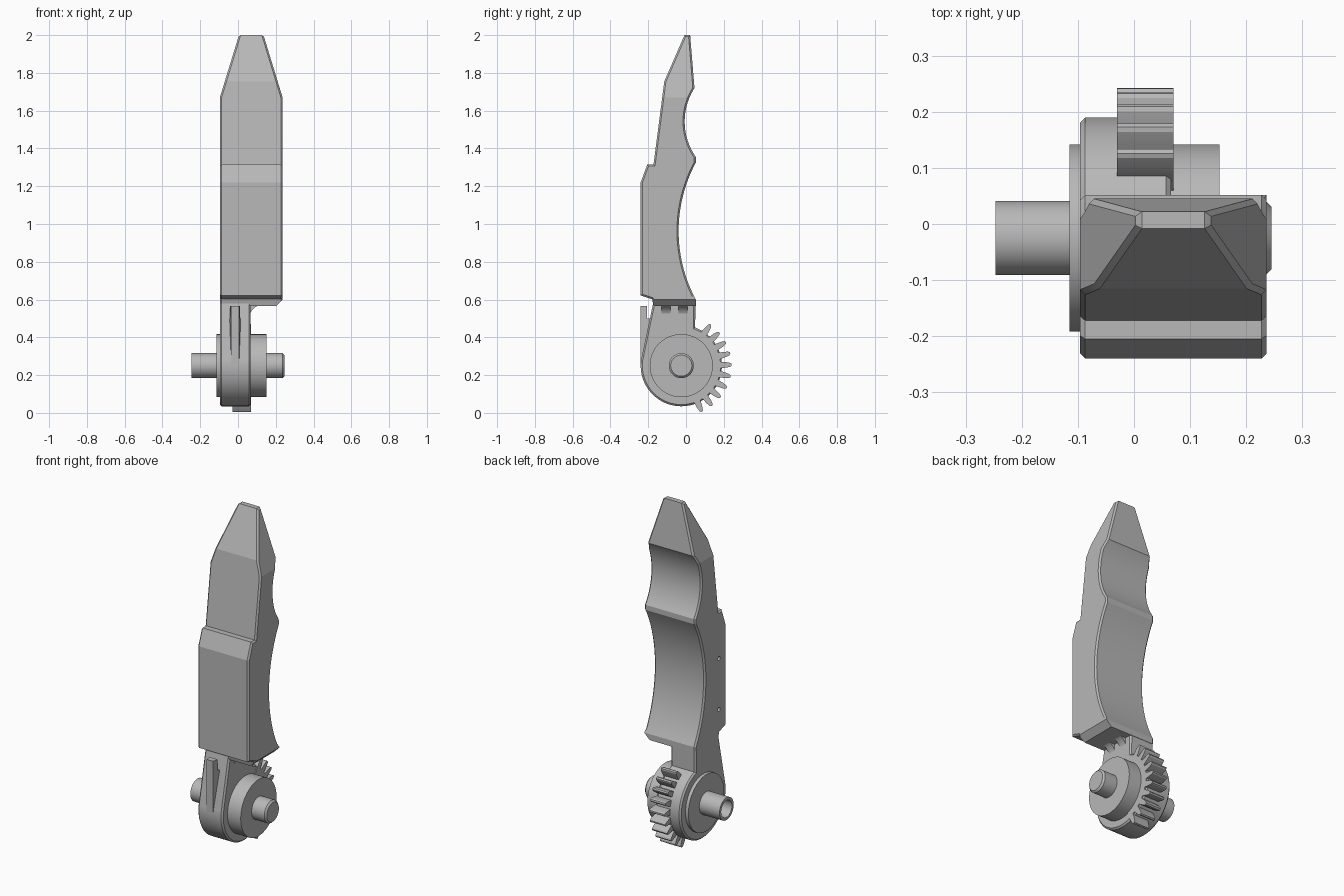
import bpy, bmesh
from math import radians, cos, sin
from mathutils import Vector

if "Cube" in bpy.data.objects:
    bpy.data.objects.remove(bpy.data.objects["Cube"])

grey = bpy.data.materials.new("satin grey")
grey.use_nodes = True
grey.diffuse_color = (0.48, 0.48, 0.48, 1)
grey.node_tree.nodes["Principled BSDF"].inputs["Base Color"].default_value = grey.diffuse_color

PIVOT_Y, PIVOT_Z = -0.025, 0.25


def polar(r, deg):
    a = radians(deg)
    return (PIVOT_Y + r * cos(a), PIVOT_Z + r * sin(a))


def arc(p0, p1, p2, n=24):
    """Points on the circle from p0 through p1 to p2."""
    (ax, ay), (bx, by), (cx, cy) = p0, p1, p2
    d = 2 * (ax * (by - cy) + bx * (cy - ay) + cx * (ay - by))
    a2, b2, c2 = ax * ax + ay * ay, bx * bx + by * by, cx * cx + cy * cy
    o = Vector(((a2 * (by - cy) + b2 * (cy - ay) + c2 * (ay - by)) / d,
                (a2 * (cx - bx) + b2 * (ax - cx) + c2 * (bx - ax)) / d))
    u, v = Vector(p0) - o, Vector(p2) - o
    r, sweep = u.length, u.angle(v)
    return [tuple(o + (u * sin((1 - t) * sweep) + v * sin(t * sweep)).normalized() * r)
            for t in (i / n for i in range(n + 1))]


def prism(points, lo, hi, axis="x"):
    """Extrude a (y, z) outline along x, or an (x, z) outline along y."""
    bm = bmesh.new()
    place = (lambda p: (lo, p[0], p[1])) if axis == "x" else (lambda p: (p[0], lo, p[1]))
    face = bm.faces.new([bm.verts.new(place(p)) for p in points])
    new = bmesh.ops.extrude_face_region(bm, geom=[face])["geom"]
    step = Vector((hi - lo, 0, 0)) if axis == "x" else Vector((0, hi - lo, 0))
    bmesh.ops.translate(bm, vec=step, verts=[g for g in new if isinstance(g, bmesh.types.BMVert)])
    bmesh.ops.recalc_face_normals(bm, faces=bm.faces)
    return bm


def slice_off(bm, point, normal):
    cut = bmesh.ops.bisect_plane(bm, geom=bm.verts[:] + bm.edges[:] + bm.faces[:],
                                 plane_co=point, plane_no=normal, clear_outer=True)
    edges = [g for g in cut["geom_cut"] if isinstance(g, bmesh.types.BMEdge)]
    bmesh.ops.holes_fill(bm, edges=edges, sides=0)
    bmesh.ops.recalc_face_normals(bm, faces=bm.faces)


def chamfer_sides(bm, width):
    """Chamfer the edges where the side faces meet the outline."""
    bm.normal_update()
    edges = []
    for e in bm.edges:
        n = sorted(abs(f.normal.x) for f in e.link_faces)
        if len(n) == 2 and n[0] < 0.69 and n[1] > 0.8:
            edges.append(e)
    bmesh.ops.bevel(bm, geom=edges, offset=width, segments=1, profile=0.5,
                    affect="EDGES", clamp_overlap=False)


def finish(name, bm):
    bmesh.ops.recalc_face_normals(bm, faces=bm.faces)
    mesh = bpy.data.meshes.new(name)
    bm.to_mesh(mesh)
    bm.free()
    mesh.materials.append(grey)
    ob = bpy.data.objects.new(name, mesh)
    bpy.context.collection.objects.link(ob)
    return ob


def activate(ob):
    bpy.ops.object.select_all(action="DESELECT")
    ob.select_set(True)
    bpy.context.view_layer.objects.active = ob


# Finger body: stepped front, two scooped grips behind, tapered tip
outline = [(-0.17, 0.565), (-0.18, 0.602), (-0.24, 0.622), (-0.24, 1.22), (-0.205, 1.315),
           (-0.172, 1.315), (-0.115, 1.755), (-0.008, 2.0), (0.022, 2.0)]
outline += arc((0.045, 1.72), (-0.007, 1.54), (0.052, 1.355))
outline += arc((0.052, 1.325), (-0.039, 0.95), (0.052, 0.6), 32)
outline += [(0.052, 0.565)]
bm = prism(outline, -0.096, 0.236)
slice_off(bm, (0.236, 0, 1.67), (0.33, 0, 0.101))
slice_off(bm, (-0.096, 0, 1.67), (-0.33, 0, 0.101))
slice_off(bm, (0.236, 0, 0.6), (1, 0, -1))
chamfer_sides(bm, 0.009)
body = finish("finger_body", bm)

# Two small screw holes in the plain side
for z in (0.74, 1.04):
    hole = finish("hole_cutter", prism([(-0.17 + 0.012 * cos(radians(a)), z + 0.012 * sin(radians(a)))
                                        for a in range(0, 360, 20)], -0.2, -0.05))
    hole.hide_render = True
    mod = body.modifiers.new("hole", "BOOLEAN")
    mod.operation, mod.object, mod.solver = "DIFFERENCE", hole, "EXACT"
    activate(body)
    bpy.ops.object.modifier_apply(modifier=mod.name)
    bpy.data.objects.remove(hole)

# Knuckle: round housing running up into the neck
housing = [polar(0.215, 172 + 258 * i / 80) for i in range(81)]
housing += [(0.05, 0.59), (-0.172, 0.59)]
bm = prism(housing, -0.096, 0.066)
chamfer_sides(bm, 0.009)
knuckle = finish("knuckle", bm)

# Gear sector on the back of the knuckle
teeth = [(PIVOT_Y, PIVOT_Z)]
for i in range(10):
    a = -66 + i * 13.4
    teeth += [polar(r, a + s) for r, s in ((0.208, -4.8), (0.24, -3.4), (0.26, -2.2), (0.267, -1),
                                           (0.267, 1), (0.26, 2.2), (0.24, 3.4), (0.208, 4.8))]
gear = finish("gear_sector", prism(teeth, -0.03, 0.07))

# Axle with hub discs and a hollow left end, turned about the pivot
lathe = [(-0.17, 0), (-0.17, 0.05), (-0.247, 0.05), (-0.247, 0.066), (-0.115, 0.066),
         (-0.115, 0.167), (0.152, 0.167), (0.152, 0.066), (0.235, 0.066), (0.245, 0.056), (0.245, 0)]
bm = bmesh.new()
verts = [bm.verts.new((x, PIVOT_Y + r, PIVOT_Z)) for x, r in lathe]
edges = [bm.edges.new(pair) for pair in zip(verts, verts[1:])]
bmesh.ops.spin(bm, geom=verts + edges, cent=(0, PIVOT_Y, PIVOT_Z), axis=(1, 0, 0),
               angle=radians(360), steps=64)
bmesh.ops.remove_doubles(bm, verts=bm.verts, dist=0.0001)
axle = finish("axle", bm)

# Drafted front rib with a notch behind its top
bm = prism([(-0.24, 0.26), (-0.24, 0.567), (-0.207, 0.567), (-0.207, 0.5), (-0.16, 0.5), (-0.16, 0.26)],
           -0.05, 0.02)
for v in bm.verts:
    v.co.x = -0.015 + (v.co.x + 0.015) * (1 - 5 * (-0.16 - v.co.y))
rib = finish("front_rib", bm)

# Curved gussets between the neck and the overhanging body
gussets = []
for name, y in (("front_gusset", -0.13), ("rear_gusset", -0.04)):
    web = [(0.05, 0.57)] + arc((0.115, 0.57), (0.08, 0.55), (0.066, 0.48), 10) + [(0.05, 0.46)]
    gussets.append(finish(name, prism(web, y, y + 0.048, "y")))

for ob in [body, knuckle, gear, axle, rib] + gussets:
    activate(ob)
    bpy.ops.object.shade_smooth_by_angle(angle=radians(14))
